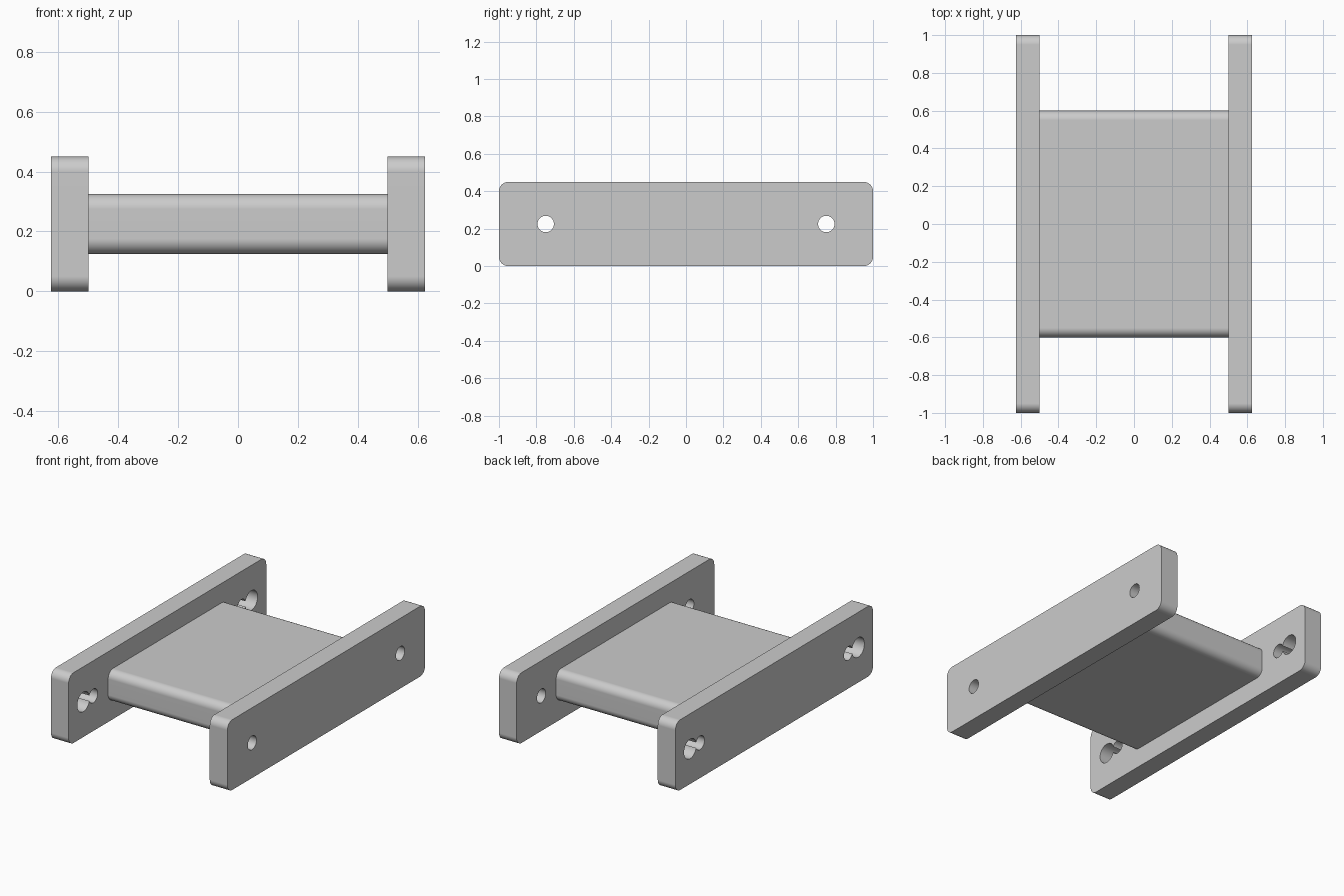
import bpy
import bmesh
from math import radians

default = bpy.data.objects.get("Cube")
if default:
    bpy.data.objects.remove(default, do_unlink=True)

# One grey for the whole model
GREY = (0.6, 0.6, 0.6, 1.0)
grey = bpy.data.materials.new("light_grey")
grey.use_nodes = True
grey.diffuse_color = GREY
grey.node_tree.nodes["Principled BSDF"].inputs["Base Color"].default_value = GREY

MID_Z = 0.225
CORNER = 0.05


def activate(obj):
    bpy.ops.object.select_all(action="DESELECT")
    obj.select_set(True)
    bpy.context.view_layer.objects.active = obj


def rounded_slab(name, x, size):
    """Box whose four edges along x are filleted."""
    bm = bmesh.new()
    bmesh.ops.create_cube(bm, size=1)
    bmesh.ops.scale(bm, vec=size, verts=bm.verts)
    along_x = [e for e in bm.edges
               if abs(e.verts[0].co.x - e.verts[1].co.x) > 0.01]
    bmesh.ops.bevel(bm, geom=along_x, offset=CORNER, segments=8,
                    profile=0.5, affect="EDGES")
    mesh = bpy.data.meshes.new(name)
    bm.to_mesh(mesh)
    bm.free()
    mesh.materials.append(grey)
    obj = bpy.data.objects.new(name, mesh)
    obj.location = (x, 0, MID_Z)
    bpy.context.collection.objects.link(obj)
    return obj


def drill(obj, y, radius):
    """Cut a round hole through a plate along x."""
    bpy.ops.mesh.primitive_cylinder_add(
        vertices=40, radius=radius, depth=0.4,
        location=(obj.location.x, y, MID_Z), rotation=(0, radians(90), 0))
    cutter = bpy.context.object
    cutter.name = "hole_cutter"
    cutter.hide_render = True
    cutter.data.materials.append(grey)
    activate(obj)
    cut = obj.modifiers.new("hole", "BOOLEAN")
    cut.operation = "DIFFERENCE"
    cut.solver = "EXACT"
    cut.object = cutter
    bpy.ops.object.modifier_apply(modifier=cut.name)
    bpy.data.objects.remove(cutter, do_unlink=True)


def finish(obj):
    """Smooth fillets and bores, flat main faces."""
    activate(obj)
    bpy.ops.object.shade_smooth_by_angle(angle=radians(30))
    normals = obj.modifiers.new("flat_faces", "WEIGHTED_NORMAL")
    normals.keep_sharp = True


# Side plates and the block between them
left_plate = rounded_slab("left_plate", 0.5625, (0.125, 2.0, 0.45))
right_plate = rounded_slab("right_plate", -0.5625, (0.125, 2.0, 0.45))
centre_block = rounded_slab("centre_block", 0, (1.0, 1.2, 0.2))

# Small holes in both plates, larger ones beside them in the right plate only
for end in (-1, 1):
    for plate in (left_plate, right_plate):
        drill(plate, end * 0.75, 0.044)
    drill(right_plate, end * 0.85, 0.0625)

for part in (left_plate, right_plate, centre_block):
    finish(part)
